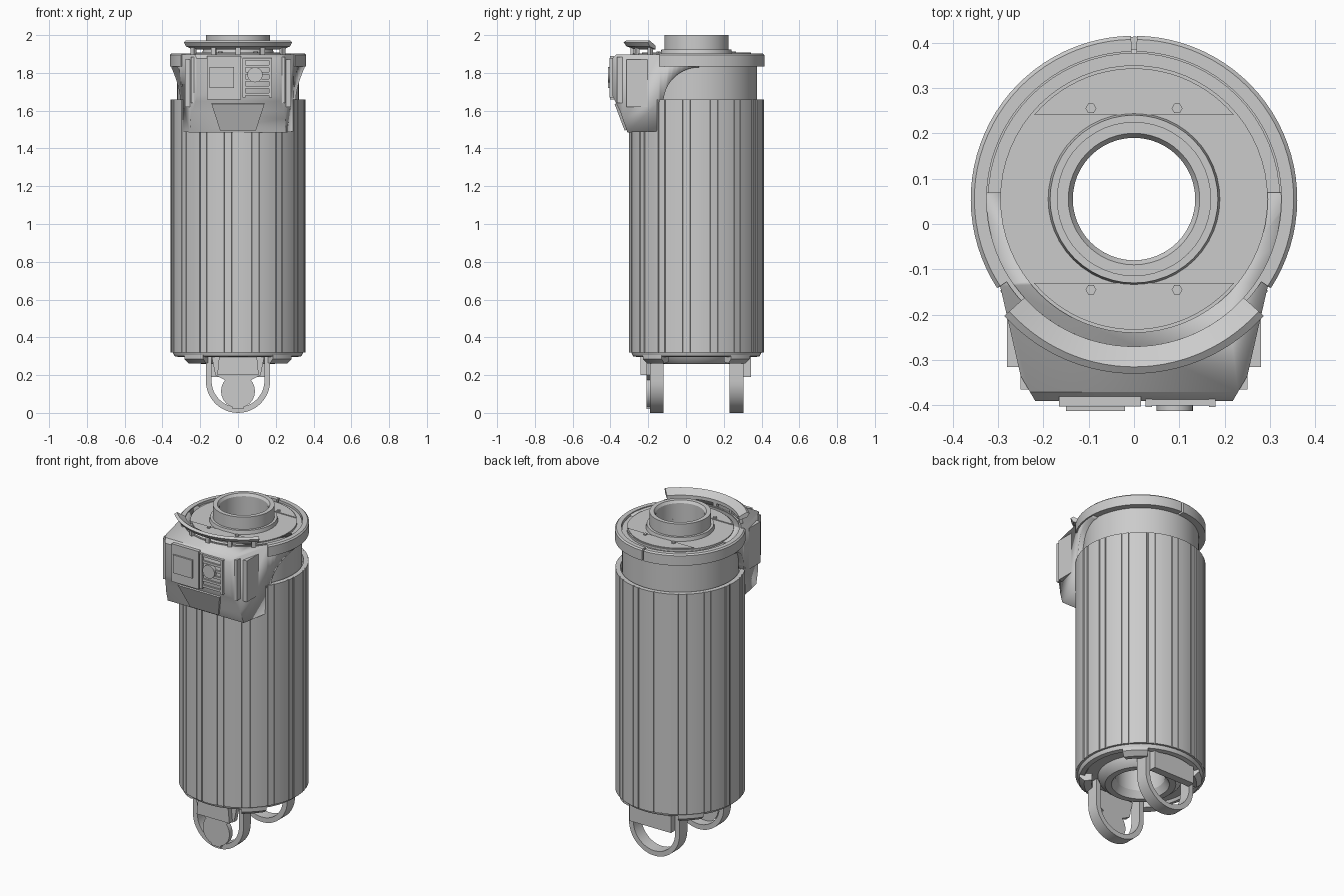
import bpy, bmesh, math
from mathutils import Vector

if "Cube" in bpy.data.objects:
    bpy.data.objects.remove(bpy.data.objects["Cube"])

CY = 0.055  # axis of the canister in y


def finish(name, bm, angle=30):
    bmesh.ops.recalc_face_normals(bm, faces=bm.faces)
    me = bpy.data.meshes.new(name)
    bm.to_mesh(me)
    bm.free()
    ob = bpy.data.objects.new(name, me)
    bpy.context.collection.objects.link(ob)
    bpy.ops.object.select_all(action='DESELECT')
    ob.select_set(True)
    bpy.context.view_layer.objects.active = ob
    bpy.ops.object.shade_smooth_by_angle(angle=math.radians(angle))
    return ob


def lathe(name, profile, n=64, a0=0, a1=360):
    """Closed (r, z) profile swept about the canister axis."""
    bm = bmesh.new()
    full = a1 - a0 >= 360
    rings = []
    for i in range(n if full else n + 1):
        a = math.radians(a0 + (a1 - a0) * i / n)
        rings.append([bm.verts.new((r * math.cos(a), CY + r * math.sin(a), z)) for r, z in profile])
    m = len(profile)
    for i in range(n):
        p, q = rings[i], rings[(i + 1) % len(rings)]
        for j in range(m):
            k = (j + 1) % m
            bm.faces.new((p[j], p[k], q[k], q[j]))
    if not full:
        bm.faces.new(rings[0])
        bm.faces.new(rings[-1])
    return finish(name, bm)


def prism(name, pts, lo, hi, axis='z'):
    """Outline extruded along an axis; pts are (x,y), (x,z) or (y,z)."""
    put = {'z': lambda a, b, t: (a, b, t), 'y': lambda a, b, t: (a, t, b), 'x': lambda a, b, t: (t, a, b)}[axis]
    bm = bmesh.new()
    A = [bm.verts.new(put(a, b, lo)) for a, b in pts]
    B = [bm.verts.new(put(a, b, hi)) for a, b in pts]
    bm.faces.new(A)
    bm.faces.new(B)
    for i in range(len(pts)):
        j = (i + 1) % len(pts)
        bm.faces.new((A[i], A[j], B[j], B[i]))
    return finish(name, bm)


def box(name, x0, x1, y0, y1, z0, z1):
    return prism(name, [(x0, y0), (x1, y0), (x1, y1), (x0, y1)], z0, z1)


def arc(cx, cy, r, a0, a1, n):
    return [(cx + r * math.cos(math.radians(a0 + (a1 - a0) * i / n)),
             cy + r * math.sin(math.radians(a0 + (a1 - a0) * i / n))) for i in range(n + 1)]


# Main shell with paired shallow vertical seams between wide panels
bm = bmesh.new()
section = []
for i in range(16):
    a = i * 22.5 + 11.25
    section += [(0.353, a - 0.5), (0.353, a + 0.5), (0.358, a + 0.7), (0.358, a + 5.8),
                (0.353, a + 6.0), (0.353, a + 7.0)]
    section += [(0.358, a + 7.2 + t * 14.6 / 4) for t in range(5)]
levels = []
for inset, z in ((0.335, 0.32), (None, 0.32), (None, 1.66), (0.33, 1.66), (0.33, 1.62)):
    ring = []
    for r, a in section:
        rr = r if inset is None else inset
        ring.append(bm.verts.new((rr * math.cos(math.radians(a)), CY + rr * math.sin(math.radians(a)), z)))
    levels.append(ring)
for p, q in zip(levels, levels[1:]):
    for i in range(len(p)):
        j = (i + 1) % len(p)
        bm.faces.new((p[i], p[j], q[j], q[i]))
finish("main_shell", bm)

# Inner core: bottom dish, neck, top plate and through bore
lathe("core", [(0.135, 0.30), (0.16, 0.26), (0.195, 0.26), (0.225, 0.285), (0.235, 0.31), (0.30, 0.31),
               (0.31, 0.295), (0.335, 0.30), (0.345, 0.32), (0.345, 0.34), (0.322, 0.36), (0.322, 1.89),
               (0.19, 1.89), (0.135, 1.89)])

# Collar round the top, split at the back
collar = [(0.30, 1.835), (0.36, 1.835), (0.36, 1.895), (0.352, 1.903), (0.325, 1.903), (0.325, 1.885), (0.30, 1.885)]
lathe("top_collar_right", collar, 30, -33, 89)
lathe("top_collar_left", collar, 30, 91, 213)
lathe("inner_rim", [(0.31, 1.87), (0.335, 1.87), (0.335, 1.903), (0.325, 1.903), (0.325, 1.885), (0.31, 1.885)], 28, 212, 328)

# Top plate with raised front and back segments and screws
lathe("top_plate", [(0.16, 1.88), (0.295, 1.88), (0.295, 1.903), (0.16, 1.903)])
for s in (-1, 1):
    prism("plate_segment", arc(0, CY, 0.288, s * 90 - 50, s * 90 + 50, 24), 1.895, 1.908)
    for x in (-0.095, 0.095):
        prism("plate_screw", arc(x, CY + s * 0.2, 0.012, 0, 300, 5), 1.9, 1.914)

# Spout on top
lathe("spout_flange", [(0.15, 1.9), (0.19, 1.9), (0.185, 1.925), (0.15, 1.925)], 48)
lathe("spout", [(0.135, 1.88), (0.17, 1.88), (0.17, 2.0), (0.145, 2.0), (0.135, 1.985)], 48)

# Raised curved guard over the front housing
lathe("front_guard", [(0.325, 1.925), (0.37, 1.94), (0.385, 1.962), (0.37, 1.972), (0.325, 1.945)], 28, 222, 318)
for i in range(5):
    a = 226 + i * 22
    lathe("guard_post", [(0.33, 1.88), (0.35, 1.88), (0.35, 1.945), (0.33, 1.945)], 2, a - 2, a + 2)

# Front housing: side profile intersected with the plan outline
side = arc(0.07, 1.64, 0.19, 90, 174, 10) + [(-0.15, 1.64), (-0.155, 1.49), (-0.31, 1.485), (-0.35, 1.60),
       (-0.375, 1.65), (-0.39, 1.68), (-0.39, 1.875), (-0.37, 1.898), (0.07, 1.898)]
housing = prism("front_housing", side, -0.5, 0.5, 'x')
right = [(0.30, 0.09)] + arc(0, CY, 0.352, 5, -33, 8) + [(0.25, -0.335), (0.215, -0.395)]
plan = right + [(-x, y) for x, y in reversed(right)] + [(-0.2, -0.12), (0.2, -0.12)]
cutter = prism("housing_plan_cutter", plan, 1.3, 2.1)
cutter.hide_render = True
mod = housing.modifiers.new("plan", 'BOOLEAN')
mod.operation = 'INTERSECT'
mod.solver = 'EXACT'
mod.object = cutter
bpy.context.view_layer.objects.active = housing
bpy.ops.object.select_all(action='DESELECT')
housing.select_set(True)
bpy.ops.object.modifier_apply(modifier="plan")
bpy.data.objects.remove(cutter)

# Front face: blank panel, slatted vent, dial and side pods
box("blank_panel", -0.165, 0.015, -0.402, -0.38, 1.66, 1.89)
for x0, x1 in ((0.025, 0.04), (0.165, 0.18)):
    box("vent_frame", x0, x1, -0.404, -0.38, 1.67, 1.88)
for i in range(6):
    z = 1.68 + i * 0.037
    box("vent_slat", 0.03, 0.175, -0.4, -0.38, z, z + 0.014)
prism("front_dial", arc(0.09, 1.79, 0.04, 0, 345, 23), -0.412, -0.38, 'y')
box("front_plate", -0.15, -0.02, -0.412, -0.395, 1.72, 1.83)
for s in (-1, 1):
    box("side_pod", *sorted((s * 0.2, s * 0.25)), -0.365, -0.29, 1.64, 1.885)
    box("side_rib", *sorted((s * 0.23, s * 0.28)), -0.315, -0.2, 1.62, 1.87)

# Sloped chin panel under the front face
bm = bmesh.new()
outer = [Vector(v) for v in ((-0.14, -0.378, 1.635), (0.14, -0.378, 1.635), (0.095, -0.325, 1.495), (-0.095, -0.325, 1.495))]
A = [bm.verts.new(v) for v in outer]
B = [bm.verts.new(v + Vector((0, 0.03, 0.01))) for v in outer]
bm.faces.new(A)
bm.faces.new(B)
for i in range(4):
    j = (i + 1) % 4
    bm.faces.new((A[i], A[j], B[j], B[i]))
finish("chin_panel", bm)


# Two hanging U-shaped loops underneath, the front one with a hub
def loop(name, y0, y1):
    pts = [(-0.17, 0.31)] + arc(0, 0.17, 0.17, 180, 360, 24) + [(0.17, 0.31), (0.14, 0.31)]
    pts += arc(0, 0.17, 0.14, 360, 180, 24) + [(-0.14, 0.31)]
    prism(name, pts, y0, y1, 'y')


loop("front_loop", -0.19, -0.12)
loop("back_loop", 0.23, 0.305)
prism("front_loop_web", [(-0.14, 0.3), (-0.12, 0.2), (-0.05, 0.165), (0.05, 0.165), (0.12, 0.2), (0.14, 0.3)], -0.21, -0.18, 'y')
prism("front_loop_hub", arc(0, 0.115, 0.09, 0, 345, 23), -0.21, -0.18, 'y')
box("front_loop_strut", -0.03, 0.03, -0.21, -0.18, 0.02, 0.2)
prism("front_loop_cover", [(-0.10, 0.3), (-0.11, 0.2), (0.11, 0.2), (0.10, 0.3)], -0.24, -0.2, 'y')
box("back_latch", -0.14, 0.14, 0.30, 0.345, 0.19, 0.31)

# Small feet round the bottom rim
for i in range(4):
    a = i * 90 + 45
    lathe("rim_foot", [(0.27, 0.27), (0.31, 0.262), (0.338, 0.285), (0.338, 0.32), (0.27, 0.32)], 6, a - 12, a + 12)
